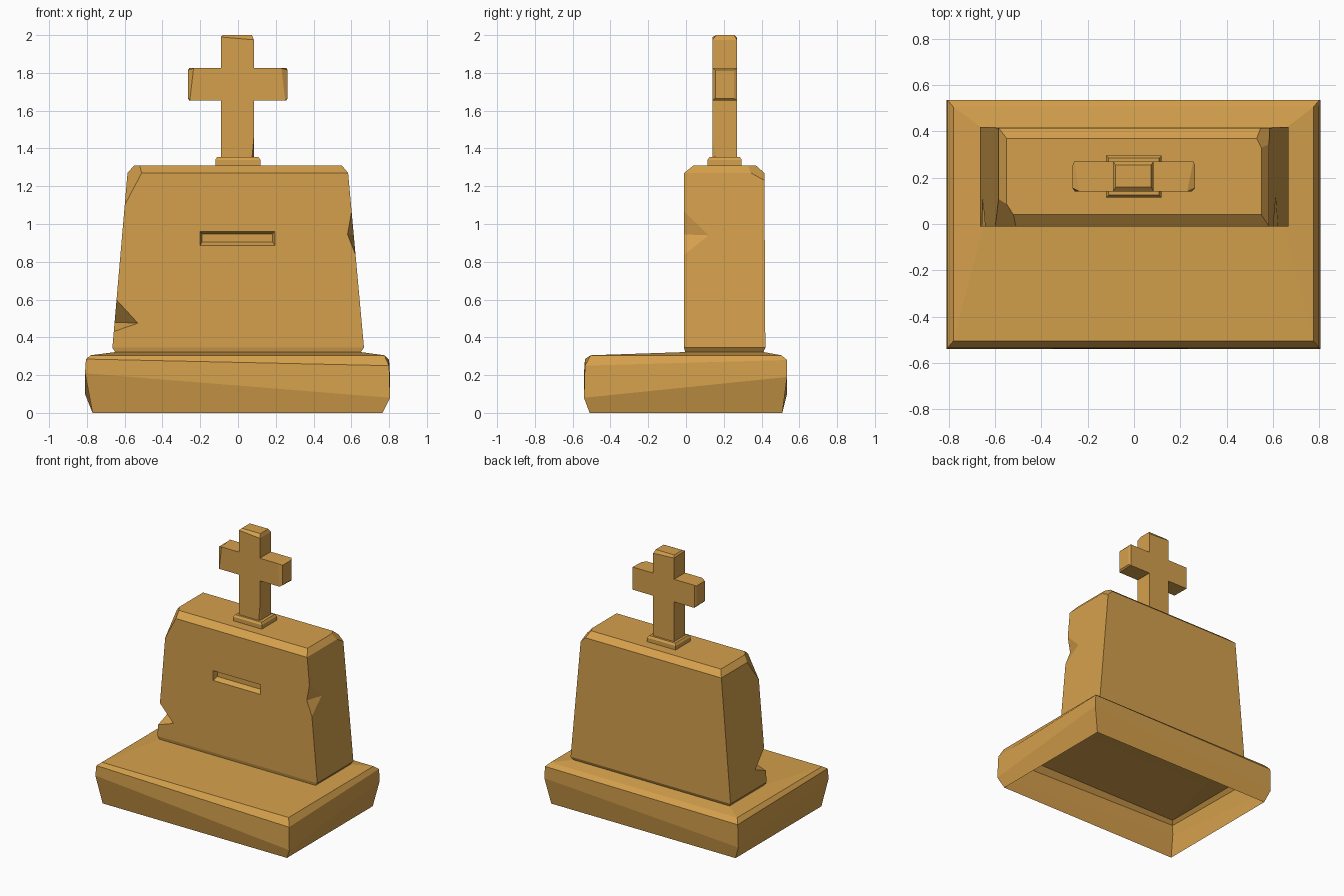
import bpy
import bmesh
from mathutils import Vector

old = bpy.data.objects.get("Cube")
if old:
    bpy.data.objects.remove(old, do_unlink=True)

# One sandstone colour for everything
stone = bpy.data.materials.new("ochre_stone")
stone.use_nodes = True
colour = (0.66, 0.35, 0.072, 1)
stone.diffuse_color = colour
stone.node_tree.nodes["Principled BSDF"].inputs["Base Color"].default_value = colour


def finish(name, bm):
    bmesh.ops.recalc_face_normals(bm, faces=bm.faces)
    mesh = bpy.data.meshes.new(name)
    bm.to_mesh(mesh)
    bm.free()
    mesh.materials.append(stone)
    obj = bpy.data.objects.new(name, mesh)
    bpy.context.collection.objects.link(obj)
    return obj


def chip_plane(bm, a, b, c):
    """Slice a corner off along the plane through three points."""
    a, b, c = Vector(a), Vector(b), Vector(c)
    middle = sum((v.co for v in bm.verts), Vector()) / len(bm.verts)
    normal = (b - a).cross(c - a)
    if normal.dot(a - middle) < 0:
        normal.negate()
    cut = bmesh.ops.bisect_plane(bm, geom=bm.verts[:] + bm.edges[:] + bm.faces[:],
                                 plane_co=a, plane_no=normal, clear_outer=True)
    edges = [e for e in cut["geom_cut"] if isinstance(e, bmesh.types.BMEdge)]
    bmesh.ops.contextual_create(bm, geom=edges)


def loft(name, rings, axis=2, caps=True, chips=()):
    """Join rectangles (a0, a1, b0, b1, height or corner heights) along an axis."""
    bm = bmesh.new()
    loops = []
    for a0, a1, b0, b1, h in rings:
        heights = h if isinstance(h, tuple) else (h,) * 4
        loop = []
        for (a, b), c in zip(((a0, b0), (a1, b0), (a1, b1), (a0, b1)), heights):
            co = [a, b]
            co.insert(axis, c)
            loop.append(bm.verts.new(co))
        loops.append(loop)
    for low, high in zip(loops, loops[1:]):
        for i in range(4):
            j = (i + 1) % 4
            bm.faces.new((low[i], low[j], high[j], high[i]))
    if caps:
        bm.faces.new(loops[0])
        bm.faces.new(loops[-1])
        bmesh.ops.recalc_face_normals(bm, faces=bm.faces)
    for chip in chips:
        chip_plane(bm, *chip)
    return finish(name, bm)


def notch_cutter(front, side, upper, lower):
    """Wedge whose inner edge runs from front to side, stretched past the stone."""
    front, side, upper, lower = map(Vector, (front, side, upper, lower))
    mid = (front + side) / 2
    bm = bmesh.new()
    for p in (front, side, upper, lower):
        bm.verts.new(mid + (p - mid) * 1.3)
    bmesh.ops.convex_hull(bm, input=bm.verts)
    return finish("notch_cutter", bm)


def combine(target, other, operation):
    other.hide_render = True
    mod = target.modifiers.new("combine", 'BOOLEAN')
    mod.operation = operation
    mod.solver = 'EXACT'
    mod.object = other
    bpy.context.view_layer.objects.active = target
    bpy.ops.object.modifier_apply(modifier=mod.name)
    bpy.data.objects.remove(other, do_unlink=True)


# Hollow plinth, open underneath, with uneven worn edges
loft("plinth", [
    (-0.77, 0.765, -0.51, 0.51, 0),
    (-0.81, 0.805, -0.54, 0.535, (0.21, 0.08, 0.19, 0.1)),
    (-0.805, 0.8, -0.535, 0.535, (0.285, 0.25, 0.28, 0.27)),
    (-0.78, 0.775, -0.505, 0.505, 0.305),
    (-0.65, 0.65, -0.005, 0.41, 0.322),
], caps=False)

# Tapered headstone with two broken top corners
headstone = loft("headstone", [
    (-0.65, 0.65, -0.005, 0.41, 0.322),
    (-0.665, 0.667, -0.01, 0.42, 0.345),
    (-0.585, 0.583, -0.01, 0.415, 1.27),
    (-0.55, 0.55, 0.04, 0.37, 1.31),
], chips=[
    ((-0.6, -0.01, 1.1), (-0.505, -0.01, 1.28), (-0.58, 0.1, 1.27)),
    ((0.53, 0.37, 1.31), (0.55, 0.33, 1.31), (0.58, 0.41, 1.24)),
])

# Chipped notches on the front edges
combine(headstone, notch_cutter((-0.53, -0.01, 0.475), (-0.655, 0.11, 0.48),
                                (-0.645, -0.01, 0.6), (-0.66, -0.01, 0.43)), 'DIFFERENCE')
combine(headstone, notch_cutter((0.58, -0.01, 0.945), (0.613, 0.12, 0.94),
                                (0.602, -0.01, 1.07), (0.625, -0.01, 0.83)), 'DIFFERENCE')

# Shallow slot in the front
slot = loft("slot_cutter", [
    (-0.2, 0.196, 0.886, 0.962, -0.03),
    (-0.2, 0.195, 0.887, 0.96, -0.01),
    (-0.19, 0.183, 0.906, 0.948, 0.025),
], axis=1)
combine(headstone, slot, 'DIFFERENCE')

# Small foot under the cross
loft("cross_foot", [
    (-0.12, 0.118, 0.115, 0.295, 1.305),
    (-0.12, 0.118, 0.115, 0.295, 1.34),
    (-0.11, 0.108, 0.125, 0.285, 1.355),
])

# Cross: upright and arms with worn ends
cross = loft("cross", [
    (-0.09, 0.084, 0.14, 0.27, 1.35),
    (-0.09, 0.084, 0.14, 0.27, (1.99, 1.975, 1.975, 1.985)),
    (-0.08, 0.074, 0.16, 0.255, 2.0),
], chips=[((0.084, 0.14, 1.46), (0.074, 0.14, 1.35), (0.084, 0.16, 1.35))])
arms = loft("cross_arms", [
    (0.155, 0.255, 1.665, 1.815, -0.265),
    (0.14, 0.27, 1.655, 1.825, (-0.255, -0.258, -0.258, -0.235)),
    (0.14, 0.27, 1.655, 1.825, (0.25, 0.256, 0.256, 0.23)),
    (0.155, 0.255, 1.665, 1.815, 0.263),
], axis=0)
combine(cross, arms, 'UNION')
